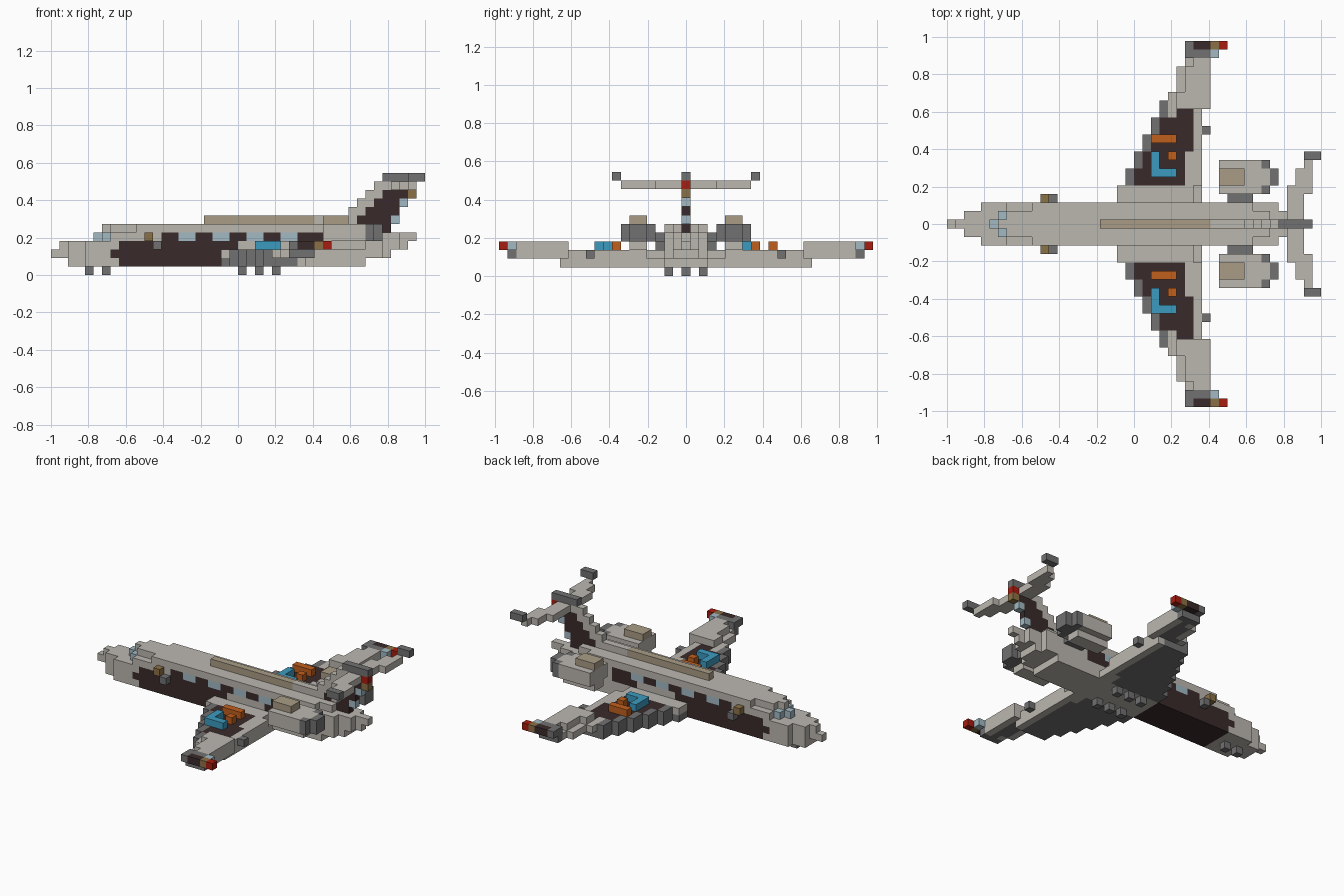
import bpy, bmesh
from mathutils import Vector

if "Cube" in bpy.data.objects:
    bpy.data.objects.remove(bpy.data.objects["Cube"])

V = 2 / 44  # size of one cube
PALETTE = {
    "light_grey": (0.50, 0.475, 0.435),
    "dark_grey": (0.165, 0.165, 0.165),
    "maroon": (0.042, 0.023, 0.024),
    "tan": (0.40, 0.335, 0.24),
    "bronze": (0.26, 0.165, 0.062),
    "bright_blue": (0.045, 0.33, 0.53),
    "glass": (0.36, 0.49, 0.55),
    "orange": (0.53, 0.115, 0.013),
    "red": (0.39, 0.012, 0.005),
}
mats = {}
for name, rgb in PALETTE.items():
    m = bpy.data.materials.new(name)
    m.diffuse_color = (*rgb, 1)
    m.use_nodes = True
    m.node_tree.nodes["Principled BSDF"].inputs["Base Color"].default_value = m.diffuse_color
    mats[name] = m
names = list(PALETTE)
cells = {}  # (i, k, level) -> (part, colour)


def block(part, colour, x, y, z, mirror=False):
    """Fill cubes: x is a half-open range, y and z are inclusive ranges or one index."""
    y = (y, y) if isinstance(y, int) else y
    z = (z, z) if isinstance(z, int) else z
    for i in range(*x):
        for k in range(y[0], y[1] + 1):
            for n in range(z[0], z[1] + 1):
                cells[(i, k, n)] = (part, colour)
                if mirror:
                    cells[(i, -k, n)] = (part, colour)


def both(part, colour, x, y, z):
    block(part, colour, x, y, z, True)


# Fuselage: per level, x ranges for half widths 2, 1 and 0
HULL = {
    1: ((4, 37), (2, 37), (2, 37)),
    2: ((4, 39), (2, 40), (0, 40)),
    3: ((4, 39), (2, 41), (1, 42)),
    4: ((7, 39), (6, 41), (5, 43)),
    5: ((10, 36), (7, 38), (6, 40)),
}
for level, spans in HULL.items():
    for half, span in zip((2, 1, 0), spans):
        block("fuselage", "light_grey", span, (-half, half), level)

# Dark hull panels
for x, z in (((8, 12), (1, 3)), ((7, 13), 2), ((12, 13), 1), ((13, 20), (1, 4)),
             ((20, 22), 3), ((20, 32), 4), ((28, 32), 3)):
    block("fuselage", "maroon", x, (-2, 2), z)

# Cabin windows and windscreen
for i in (15, 19, 23, 27):
    both("fuselage", "glass", (i, i + 2), 2, 4)
block("fuselage", "glass", (5, 6), 0, 4)
both("fuselage", "glass", (6, 7), 1, 4)

# Roof spine
block("roof_spine", "tan", (18, 31), 0, 6)

# Nose probes
both("nose_probe", "bronze", (11, 12), 3, 4)
both("nose_probe", "dark_grey", (12, 13), 3, 3)

# Wheels
for i in (4, 6):
    block("nose_wheel", "dark_grey", (i, i + 1), 0, 0)
for i in (22, 24, 26):
    both("main_wheel", "dark_grey", (i, i + 1), 2, 0)

# Wings: root box, then swept strips outward
both("wing", "light_grey", (20, 29), (3, 4), 2)
both("wing", "dark_grey", (20, 29), (3, 4), 1)
both("wing", "light_grey", (28, 30), (3, 4), 1)
for k in range(5, 15):
    lead = 21 + (k - 5) // 2
    tail = 30
    both("wing", "dark_grey", (lead, tail - 1), k, 1)
    both("wing", "light_grey", (tail - 1, tail), k, 1)
    both("wing", "dark_grey", (lead, lead + 1), k, 2)
    both("wing", "maroon", (lead + 1, tail - 1 - (k < 9)), k, 2)
    both("wing", "light_grey", (tail - 1 - (k < 9), tail), k, 2)
both("wing", "light_grey", (26, 27), (13, 14), 2)
both("wing_flap_fairing", "dark_grey", (30, 31), 11, 2)
for k in range(14, 20):
    lead = 26 if k < 16 else 27 if k < 19 else 28
    both("wing", "dark_grey", (lead, 30), k, 2)
    both("wing", "light_grey", (30, 31), k, 2)
    both("wing", "light_grey", (lead + 1, 31), k, 3)
    both("wing", "light_grey", (lead, lead + 1), k, 2)

# Wing tips and lamps
both("wing_tip", "dark_grey", (28, 31), 20, (2, 3))
both("wing_tip", "glass", (31, 32), 20, 3)
both("wing_tip", "dark_grey", (28, 29), 21, 3)
both("wing_tip", "maroon", (29, 31), 21, 3)
both("wing_tip", "bronze", (31, 32), 21, 3)
both("wing_tip", "red", (32, 33), 21, 3)

# Raised wing markings, the same way round on each wing
for base in (6, -10):
    block("wing_marking_blue", "bright_blue", (24, 27), base, 3)
    block("wing_marking_blue", "bright_blue", (24, 25), (base, base + 2), 3)
    block("wing_marking_orange", "orange", (26, 27), base + 2, 3)
    block("wing_marking_orange", "orange", (24, 27), base + 4, 3)

# Engines: rounded pods on short pylons
both("engine_pylon", "dark_grey", (33, 36), 3, 4)
both("engine", "light_grey", (32, 37), (4, 7), (4, 5))
both("engine", "light_grey", (32, 37), (5, 6), 3)
both("engine", "dark_grey", (37, 38), (4, 7), (4, 5))
both("engine", "light_grey", (37, 38), (5, 6), 5)
both("engine", "dark_grey", (38, 39), (5, 6), (4, 5))
both("engine_cowl", "tan", (32, 35), (5, 6), 6)

# Tail fin: per level, start, dark panel start and end
FIN = {6: (31, 36, 40), 7: (35, 37, 41), 8: (36, 38, 41), 9: (37, 39, 42), 10: (38, 42, 42)}
for level, (start, dark, end) in FIN.items():
    block("tail_fin", "light_grey", (start, dark), 0, level)
    block("tail_fin", "maroon", (dark, end), 0, level)
block("tail_fin", "maroon", (37, 40), 0, 5)
block("tail_fin", "glass", (40, 41), 0, 6)
block("tail_fin", "glass", (41, 42), 0, 8)
block("tail_fin", "bronze", (42, 43), 0, 9)
block("tail_fin", "red", (42, 43), 0, 10)
block("fin_cap", "dark_grey", (39, 43), 0, 11)

# Tailplane with raised tips
both("tailplane", "light_grey", (40, 42), (1, 3), 10)
both("tailplane", "light_grey", (40, 43), 4, 10)
both("tailplane", "light_grey", (41, 43), (5, 6), 10)
both("tailplane", "light_grey", (42, 43), 7, 10)
both("tailplane_tip", "dark_grey", (42, 44), 8, 11)

# Turn the cubes into one mesh per part, keeping only outer faces
SIDES = []
for axis in range(3):
    for sign in (-1, 1):
        n = [0, 0, 0]
        n[axis] = sign
        a, b = (axis + 1) % 3, (axis + 2) % 3
        ring = []
        for s, t in ((0, 0), (1, 0), (1, 1), (0, 1))[::sign]:
            c = [0, 0, 0]
            c[axis], c[a], c[b] = (sign + 1) // 2, s, t
            ring.append(tuple(c))
        SIDES.append((n, ring))

for part in sorted({p for p, _ in cells.values()}):
    bm = bmesh.new()
    for (i, k, z), (owner, colour) in cells.items():
        if owner != part:
            continue
        for n, ring in SIDES:
            if (i + n[0], k + n[1], z + n[2]) in cells:
                continue
            f = bm.faces.new([bm.verts.new(Vector((i + c[0] - 22, k + c[1] - 0.5, z + c[2])) * V)
                              for c in ring])
            f.material_index = names.index(colour)
    bmesh.ops.remove_doubles(bm, verts=bm.verts, dist=V * 0.01)
    mesh = bpy.data.meshes.new(part)
    bm.to_mesh(mesh)
    bm.free()
    for name in names:
        mesh.materials.append(mats[name])
    bpy.context.collection.objects.link(bpy.data.objects.new(part, mesh))
